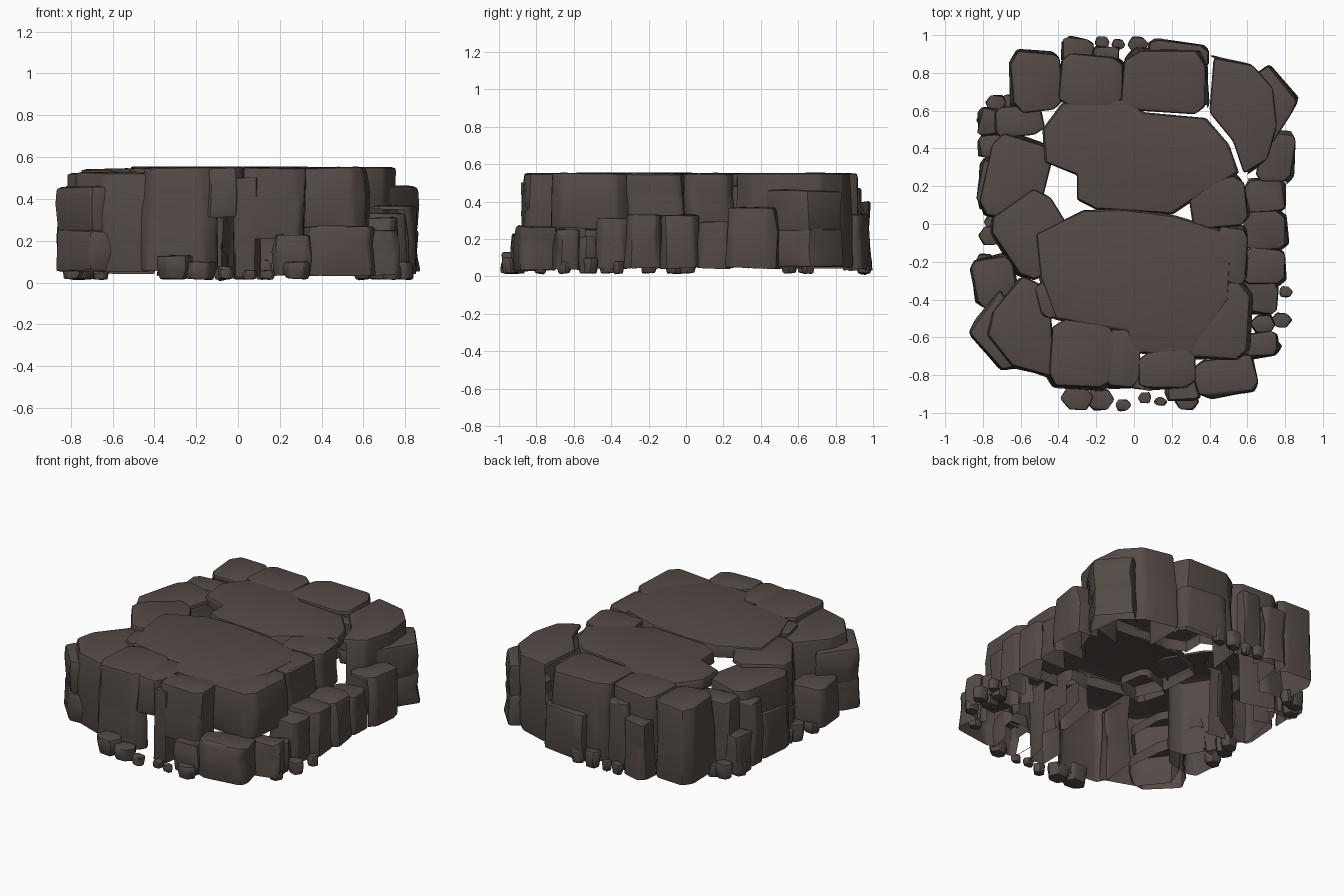
import bpy, bmesh, math, random
from mathutils import Vector

random.seed(7)
rock = bpy.data.materials.new("dark brown rock")
rock.diffuse_color = (0.088, 0.069, 0.061, 1)


def jit(a):
    return random.uniform(-a, a)


def stone(name, pts, z0, z1, flare=1.04, bev=0.022, rough=0.012, shell=True):
    """Chiselled stone from a footprint: three rings, bevelled, open below and inside."""
    c = sum((Vector(p) for p in pts), Vector((0, 0))) / len(pts)
    bm = bmesh.new()
    rings = []
    h = z1 - z0
    for t, s in ((0, flare), (0.55, 1.01), (1, 0.985)):
        ring = []
        for p in pts:
            q = c + (Vector(p) - c) * s
            z = z0 + h * t + (jit(0.006) if t != 0.55 else jit(0.12 * h))
            ring.append(bm.verts.new((q.x + jit(rough), q.y + jit(rough), max(z, 0.005))))
        rings.append(ring)
    n = len(pts)
    for a, b in zip(rings, rings[1:]):
        for i in range(n):
            bm.faces.new((a[i], a[(i + 1) % n], b[(i + 1) % n], b[i]))
    bm.faces.new(rings[-1])
    bm.faces.new(rings[0][::-1])
    bmesh.ops.recalc_face_normals(bm, faces=bm.faces)
    bmesh.ops.bevel(bm, geom=bm.edges[:], offset=min(bev, h * 0.2), segments=2,
                    profile=0.6, affect='EDGES', clamp_overlap=True)
    bm.normal_update()
    if shell:  # hollow underside: drop the floor and the faces turned to the centre
        out = Vector((c.x, c.y, 0)).normalized()
        gone = [f for f in bm.faces if f.normal.z < -0.6 or
                (f.normal.dot(out) < -0.3 and f.calc_center_median().z < z1 - 0.06)]
        bmesh.ops.delete(bm, geom=gone, context='FACES')
    me = bpy.data.meshes.new(name)
    bm.to_mesh(me)
    bm.free()
    me.materials.append(rock)
    ob = bpy.data.objects.new(name, me)
    bpy.context.collection.objects.link(ob)
    bpy.ops.object.select_all(action='DESELECT')
    ob.select_set(True)
    bpy.context.view_layer.objects.active = ob
    bpy.ops.object.shade_smooth_by_angle(angle=math.radians(35))
    return ob


def block(name, x0, x1, y0, y1, z0, z1, rot=0, **kw):
    """Stone on a rectangle with clipped corners."""
    cx, cy, w, d = (x0 + x1) / 2, (y0 + y1) / 2, (x1 - x0) / 2, (y1 - y0) / 2
    k = 0.7
    raw = [(1, -k), (1, k), (k, 1), (-k, 1), (-1, k), (-1, -k), (-k, -1), (k, -1)]
    r = math.radians(rot)
    pts = []
    for u, v in raw:
        u, v = u * w * (1 + jit(0.05)), v * d * (1 + jit(0.05))
        pts.append((cx + u * math.cos(r) - v * math.sin(r), cy + u * math.sin(r) + v * math.cos(r)))
    return stone(name, pts, z0, z1, **kw)


# Large flat top slabs
stone("north_slab", [(-0.47, 0.33), (-0.3, 0.26), (-0.3, 0.13), (-0.2, 0.08), (0.2, 0.05), (0.33, 0.14),
                     (0.55, 0.27), (0.5, 0.42), (0.38, 0.56), (0.05, 0.59), (-0.03, 0.66), (-0.38, 0.64),
                     (-0.48, 0.5)], 0.47, 0.55, flare=1, rough=0.005)
stone("south_slab", [(-0.42, -0.5), (-0.04, -0.57), (0.0, -0.68), (0.3, -0.7), (0.5, -0.4), (0.52, -0.05),
                     (0.22, 0.04), (-0.05, 0.08), (-0.27, 0.07), (-0.52, -0.05), (-0.5, -0.28)],
      0.47, 0.55, flare=1, rough=0.005)

# Full-height corner stones
stone("northeast_corner", [(0.39, 0.6), (0.53, 0.44), (0.58, 0.26), (0.7, 0.34), (0.76, 0.52),
                           (0.74, 0.72), (0.62, 0.84), (0.41, 0.89)], 0.04, 0.55, flare=1.02)
stone("southwest_corner", [(-0.43, -0.5), (-0.5, -0.3), (-0.6, -0.28), (-0.74, -0.47), (-0.78, -0.58),
                           (-0.65, -0.75), (-0.43, -0.82)], 0.05, 0.53, flare=1.03)
NE = [(0.62, 0.78), (0.72, 0.84), (0.87, 0.66), (0.83, 0.58), (0.72, 0.42), (0.64, 0.5)]
SW = [(-0.6, -0.75), (-0.7, -0.77), (-0.87, -0.58), (-0.83, -0.5), (-0.7, -0.35), (-0.62, -0.5)]
for nm, fp in (("northeast", NE), ("southwest", SW)):
    stone(nm + "_outer_upper", [p[::1] for p in fp][::-1], 0.24, 0.46, flare=1)
    stone(nm + "_outer_lower", fp[::-1], 0.05, 0.25, flare=1)

# Upper ring of stones: x range, y range, z range, turn
upper = [
    (-0.65, -0.38, 0.6, 0.91, 0.04, 0.54, 3),
    (-0.39, -0.06, 0.62, 0.9, 0.05, 0.55, -2),
    (-0.06, 0.4, 0.58, 0.91, 0.04, 0.55, -3),
    (0.29, 0.6, -0.02, 0.24, 0.27, 0.55, 10),
    (0.43, 0.6, -0.32, -0.01, 0.26, 0.55, -3),
    (0.26, 0.61, -0.71, -0.3, 0.25, 0.55, -4),
    (0.03, 0.32, -0.87, -0.68, 0.2, 0.55, 4),
    (-0.44, -0.1, -0.87, -0.51, 0.05, 0.55, -8),
    (-0.15, 0.03, -0.87, -0.56, 0.31, 0.55, -3),
    (-0.02, 0.1, -0.87, -0.7, 0.03, 0.5, -3),
    (-0.51, -0.29, -0.49, -0.28, 0.46, 0.548, 12),
    (-0.71, -0.34, -0.26, 0.14, 0.05, 0.545, 32),
    (-0.79, -0.47, 0.02, 0.46, 0.05, 0.52, -12),
    (-0.74, -0.48, 0.47, 0.62, 0.05, 0.5, 3),
]
for i, (x0, x1, y0, y1, z0, z1, r) in enumerate(upper):
    block("upper_stone_%d" % i, x0, x1, y0, y1, z0, z1, r)

# Lower ring, stepped out from the upper one
lower = [
    (0.33, 0.65, -0.9, -0.7, 0.03, 0.27, 12),
    (0.17, 0.35, -0.93, -0.76, 0.03, 0.23, -4),
    (0.58, 0.8, -0.14, 0.07, 0.04, 0.33, 2),
    (0.57, 0.8, -0.32, -0.13, 0.04, 0.33, -4),
    (0.55, 0.76, -0.47, -0.3, 0.04, 0.31, -5),
    (0.59, 0.8, 0.06, 0.24, 0.04, 0.29, 3),
    (0.66, 0.85, 0.22, 0.49, 0.04, 0.37, -8),
    (0.57, 0.76, -0.7, -0.57, 0.03, 0.25, 8),
    (-0.85, -0.62, -0.43, -0.17, 0.05, 0.31, 10),
    (-0.82, -0.66, 0.08, 0.34, 0.04, 0.33, -6),
    (-0.82, -0.66, 0.36, 0.47, 0.04, 0.46, 5),
    (-0.82, -0.68, 0.47, 0.61, 0.04, 0.29, 0),
    (-0.38, -0.22, 0.85, 0.98, 0.03, 0.4, -4),
    (0.08, 0.4, 0.84, 0.96, 0.03, 0.33, -8),
    (-0.22, -0.08, 0.84, 0.94, 0.04, 0.47, 4),
]
for i, (x0, x1, y0, y1, z0, z1, r) in enumerate(lower):
    block("lower_stone_%d" % i, x0, x1, y0, y1, z0, z1, r, bev=0.018)

# Loose rubble at the foot: x, y, radius, height
rubble = [
    (-0.3, -0.92, 0.09, 0.13), (-0.18, -0.93, 0.08, 0.1), (-0.06, -0.96, 0.045, 0.08), (0.06, -0.92, 0.04, 0.06),
    (0.14, -0.94, 0.035, 0.06), (0.28, -0.94, 0.06, 0.1), (0.8, -0.36, 0.04, 0.08), (0.69, -0.53, 0.07, 0.21),
    (0.78, -0.51, 0.055, 0.1), (0.73, -0.65, 0.05, 0.08), (0.71, -0.42, 0.06, 0.14), (0.6, -0.78, 0.05, 0.09),
    (-0.73, 0.64, 0.06, 0.12), (-0.66, 0.65, 0.05, 0.1), (-0.77, 0.55, 0.06, 0.12), (-0.76, -0.06, 0.07, 0.13),
    (-0.74, 0.01, 0.06, 0.1), (-0.79, -0.2, 0.06, 0.09), (0.02, 0.95, 0.06, 0.12), (-0.17, 0.96, 0.045, 0.09),
    (-0.08, 0.95, 0.04, 0.08), (0.13, 0.95, 0.05, 0.11),
]
for i, (x, y, r, h) in enumerate(rubble):
    pts = [(x + r * math.cos(a * math.tau / 6) * (1 + jit(0.12)), y + r * 0.8 * math.sin(a * math.tau / 6))
           for a in range(6)]
    stone("rubble_%d" % i, pts, 0.015, h, flare=0.85, bev=0.012, rough=0.006, shell=False)
